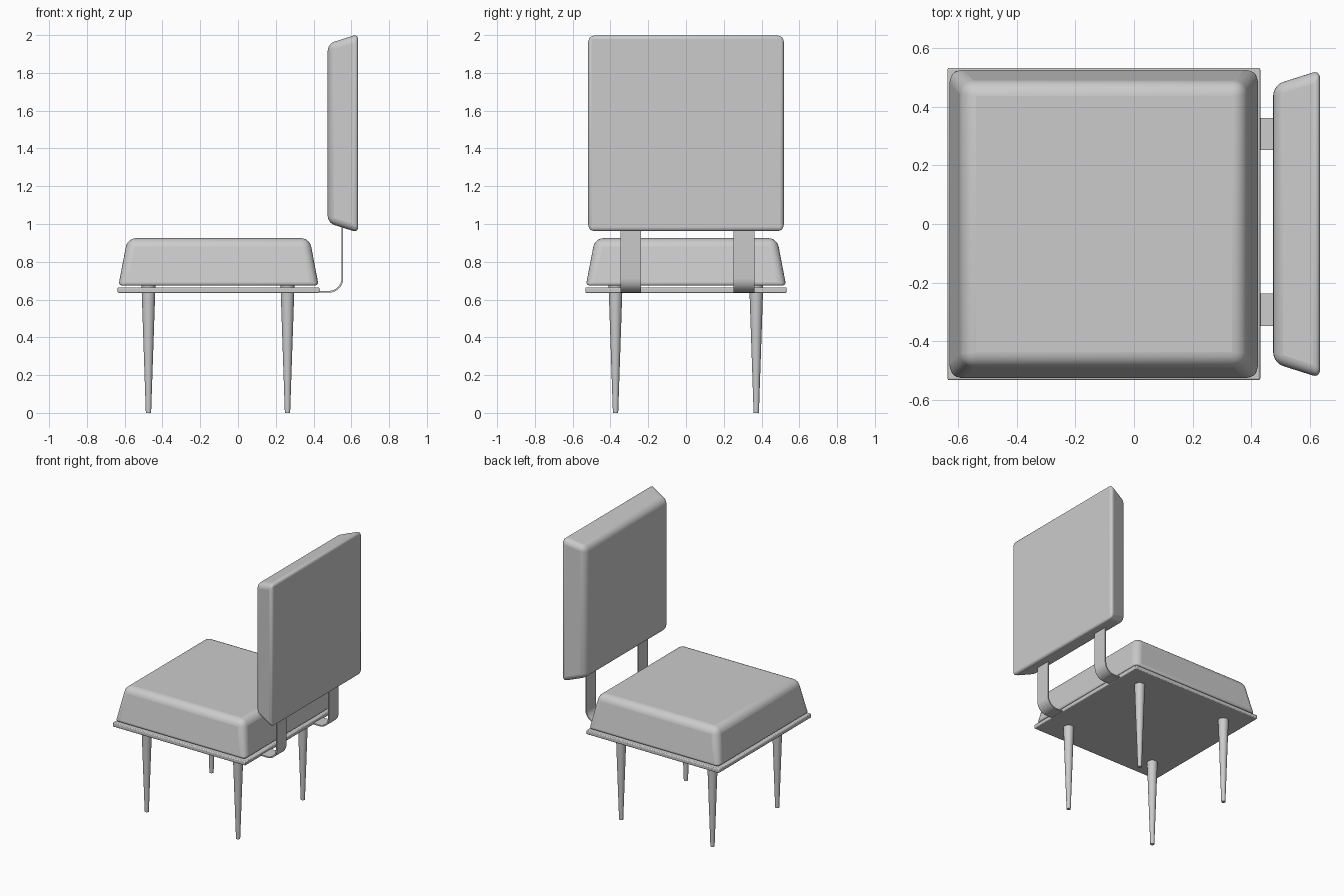
import bpy, bmesh, math
from mathutils import Vector

if "Cube" in bpy.data.objects:
    bpy.data.objects.remove(bpy.data.objects["Cube"])


def finish(name, bm, smooth=True):
    bmesh.ops.recalc_face_normals(bm, faces=bm.faces)
    me = bpy.data.meshes.new(name)
    bm.to_mesh(me)
    bm.free()
    ob = bpy.data.objects.new(name, me)
    bpy.context.collection.objects.link(ob)
    if smooth:
        bpy.ops.object.select_all(action='DESELECT')
        ob.select_set(True)
        bpy.context.view_layer.objects.active = ob
        bpy.ops.object.shade_smooth_by_angle(angle=math.radians(35))
    return ob


def cushion(name, centre, base, top, height, width, base_weight, axis='Z'):
    """Tapered block with rounded edges; base/top are half sizes."""
    bm = bmesh.new()
    bmesh.ops.create_cube(bm, size=2)
    weight = bm.edges.layers.float.new("bevel_weight_edge")
    for e in bm.edges:
        low = all(v.co.z < 0 for v in e.verts)
        e[weight] = base_weight if low else 1.0
    for v in bm.verts:
        half = base if v.co.z < 0 else top
        co = Vector((v.co.x * half[0], v.co.y * half[1], height if v.co.z > 0 else 0))
        if axis == '-X':  # taper towards the sitter
            co = Vector((-co.z, co.y, co.x))
        v.co = co + Vector(centre)
    ob = finish(name, bm)
    mod = ob.modifiers.new("rounding", 'BEVEL')
    mod.limit_method = 'WEIGHT'
    mod.width = width
    mod.segments = 5
    # keep the bevel ahead of the smooth-by-angle shading
    bpy.ops.object.modifier_move_to_index(modifier=mod.name, index=0)
    return ob


# seat and backrest cushions
cushion("seat_cushion", (-0.103, 0, 0.674), (0.530, 0.530), (0.482, 0.482), 0.251, 0.045, 0.45)
cushion("backrest_cushion", (0.635, 0, 1.48), (0.525, 0.525), (0.474, 0.474), 0.160, 0.036, 0.7, '-X')

# seat board
bm = bmesh.new()
bmesh.ops.create_cube(bm, size=1)
for v in bm.verts:
    v.co = Vector((v.co.x * 1.068 - 0.103, v.co.y * 1.066, v.co.z * 0.030 + 0.650))
board = finish("seat_board", bm)
mod = board.modifiers.new("rounding", 'BEVEL')
mod.width, mod.segments = 0.006, 2
bpy.ops.object.modifier_move_to_index(modifier=mod.name, index=0)

# tapered legs
for end, x in (("front", -0.474), ("rear", 0.262)):
    for side, y in (("right", -0.373), ("left", 0.372)):
        bm = bmesh.new()
        bmesh.ops.create_cone(bm, cap_ends=True, segments=24, radius1=0.014,
                              radius2=0.037, depth=0.676)
        bmesh.ops.translate(bm, verts=bm.verts, vec=(x, y, 0.338))
        finish(f"{end}_{side}_leg", bm)

# bent metal straps joining board and backrest
R, T, X, Z = 0.075, 0.009, 0.557, 0.637
path = [(0.40, Z, 0, 1)]
for i in range(11):
    a = math.radians(-90 + 9 * i)
    path.append((X - R + R * math.cos(a), Z + R + R * math.sin(a), -math.cos(a), -math.sin(a)))
path.append((X, 1.05, -1, 0))
for side, y in (("right", -0.293), ("left", 0.307)):
    bm = bmesh.new()
    outline = [(x, z) for x, z, _, _ in path]
    outline += [(x + nx * T, z + nz * T) for x, z, nx, nz in reversed(path)]
    face = bm.faces.new([bm.verts.new((x, y - 0.055, z)) for x, z in outline])
    ext = bmesh.ops.extrude_face_region(bm, geom=[face], use_keep_orig=True)
    moved = [g for g in ext["geom"] if isinstance(g, bmesh.types.BMVert)]
    bmesh.ops.translate(bm, verts=moved, vec=(0, 0.11, 0))
    finish(f"{side}_strap", bm)
